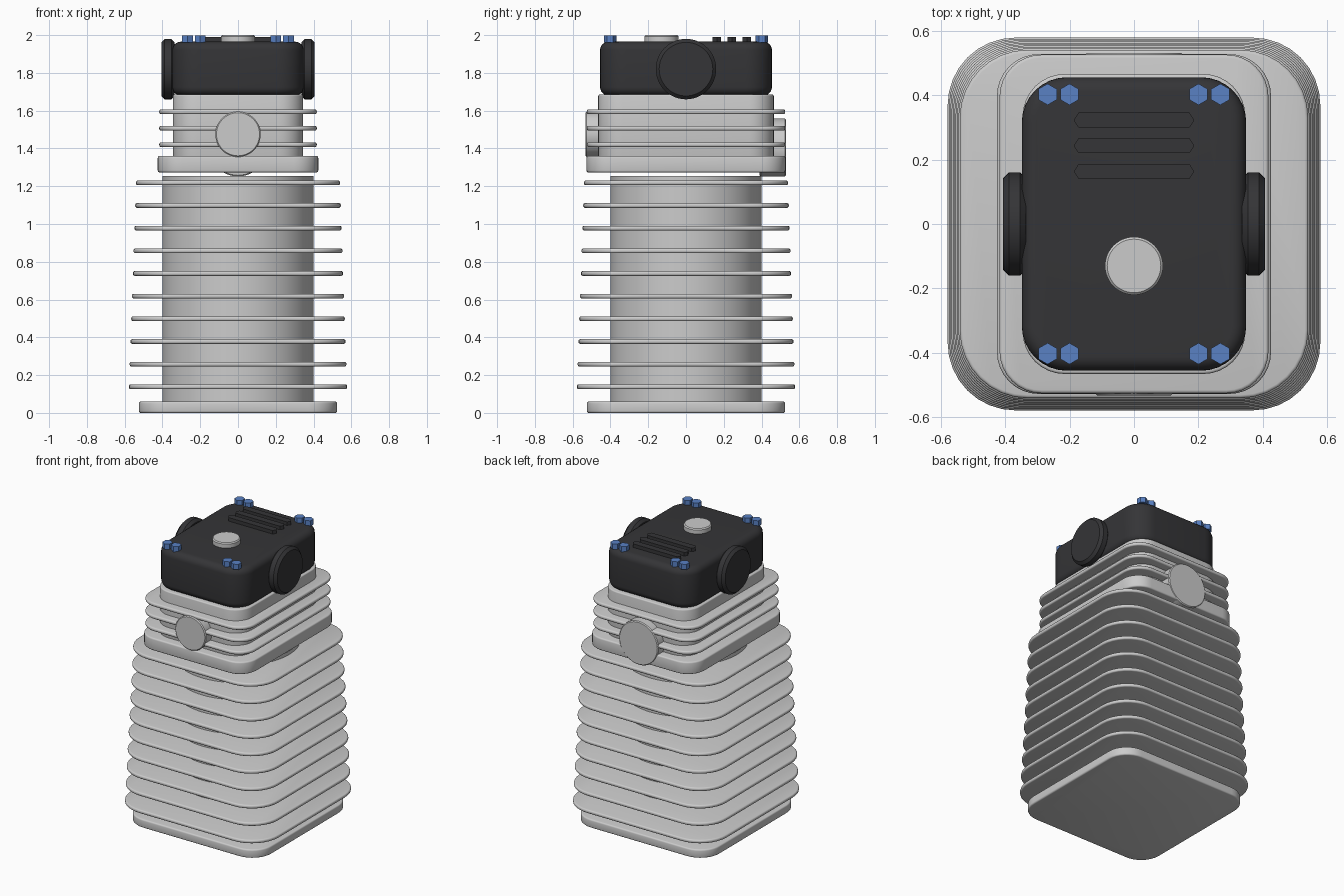
import bpy, bmesh
from math import pi, sin, cos, radians

if "Cube" in bpy.data.objects:
    bpy.data.objects.remove(bpy.data.objects["Cube"])


def material(name, rgb):
    m = bpy.data.materials.new(name)
    m.diffuse_color = (*rgb, 1)
    m.use_nodes = True
    m.node_tree.nodes["Principled BSDF"].inputs["Base Color"].default_value = m.diffuse_color
    return m


BLACK = material("black_paint", (0.035, 0.035, 0.038))
BLUE = material("blue_bolt", (0.10, 0.22, 0.55))


def loft(name, rings, mat=None):
    """Closed solid from a stack of equally sized vertex rings."""
    bm = bmesh.new()
    vr = [[bm.verts.new(p) for p in ring] for ring in rings]
    n = len(vr[0])
    for a, b in zip(vr, vr[1:]):
        for i in range(n):
            j = (i + 1) % n
            bm.faces.new((a[i], a[j], b[j], b[i]))
    bm.faces.new(vr[0][::-1])
    bm.faces.new(vr[-1])
    bmesh.ops.recalc_face_normals(bm, faces=bm.faces)
    me = bpy.data.meshes.new(name)
    bm.to_mesh(me)
    bm.free()
    ob = bpy.data.objects.new(name, me)
    bpy.context.collection.objects.link(ob)
    if mat:
        me.materials.append(mat)
    bpy.ops.object.select_all(action='DESELECT')
    ob.select_set(True)
    bpy.context.view_layer.objects.active = ob
    bpy.ops.object.shade_smooth_by_angle(angle=radians(35))
    return ob


def edge_profile(z0, z1, bev, segs):
    """(inset, z) steps that round the lower and upper edges."""
    arc = [i * pi / 2 / segs for i in range(segs + 1)]
    low = [(bev * (1 - sin(a)), z0 + bev * (1 - cos(a))) for a in arc]
    return low + [(d, z0 + z1 - z) for d, z in reversed(low)]


def slab(name, hx, hy, z0, z1, r, bev=0.01, segs=3, mat=None):
    """Plate with rounded corners and rounded edges."""
    rings = []
    for d, z in edge_profile(z0, z1, bev, segs):
        ring = []
        for q, (sx, sy) in enumerate(((1, 1), (-1, 1), (-1, -1), (1, -1))):
            for i in range(9):
                a = (q + i / 8) * pi / 2
                ring.append((sx * (hx - r) + (r - d) * cos(a),
                             sy * (hy - r) + (r - d) * sin(a), z))
        rings.append(ring)
    return loft(name, rings, mat)


def disc(name, c, r, t0, t1, axis='Z', n=48, bev=0.0, mat=None, phase=0.0):
    """Round or hexagonal disc between t0 and t1 along an axis."""
    steps = edge_profile(t0, t1, bev, 1) if bev else [(0, t0), (0, t1)]
    rings = []
    for d, t in steps:
        ring = []
        for i in range(n):
            a = 2 * pi * i / n + phase
            u, v = c[0] + (r - d) * cos(a), c[1] + (r - d) * sin(a)
            ring.append({'Z': (u, v, t), 'X': (t, u, v), 'Y': (u, t, v)}[axis])
        rings.append(ring)
    return loft(name, rings, mat)


# Barrel with its base flange and tapering cooling fins
slab("base_flange", 0.525, 0.525, 0, 0.06, 0.15)
disc("cylinder_barrel", (0, 0), 0.40, 0.05, 1.255, n=64)
for i in range(10):
    h, z = 0.578 - 0.0042 * i, 0.138 + 0.12 * i
    slab(f"barrel_fin_{i + 1}", h, h, z - 0.0125, z + 0.0125, 0.21)

# Cylinder head with fins and ports
slab("head_flange", 0.425, 0.527, 1.273, 1.36, 0.13)
slab("head_body", 0.345, 0.465, 1.35, 1.685, 0.13, 0.008)
for i in range(3):
    z = 1.42 + 0.087 * i
    slab(f"head_fin_{i + 1}", 0.417, 0.525, z - 0.0125, z + 0.0125, 0.13)
disc("intake_port", (0, 1.475), 0.12, -0.532, -0.40, 'Y', bev=0.006)
disc("exhaust_port", (0, 1.405), 0.153, 0.39, 0.53, 'Y', bev=0.006)

# Rocker cover with round side covers
slab("rocker_cover", 0.348, 0.455, 1.68, 1.965, 0.14, 0.045, 6, BLACK)
for side, s in (("left", -1), ("right", 1)):
    a, b = sorted((s * 0.335, s * 0.406))
    disc(f"{side}_side_cover", (0, 1.82), 0.16, a, b, 'X', bev=0.018, mat=BLACK)

# Filler cap and raised ribs on the cover
disc("filler_cap", (0, -0.13), 0.09, 1.955, 2.0, bev=0.007)
for i, y in enumerate((0.163, 0.243, 0.322)):
    outline = [(-0.187, 0), (-0.172, -0.023), (0.172, -0.023),
               (0.187, 0), (0.172, 0.023), (-0.172, 0.023)]
    loft(f"cover_rib_{i + 1}",
         [[(x, y + v, z) for x, v in outline] for z in (1.95, 1.99)], BLACK)

# Hexagonal cover bolts in pairs at the corners
k = 0
for sy in (-1, 1):
    for x in (-0.268, -0.2, 0.2, 0.268):
        k += 1
        disc(f"cover_bolt_{k}", (x, sy * 0.402), 0.033, 1.96, 1.998,
             n=6, mat=BLUE, phase=pi / 6)
